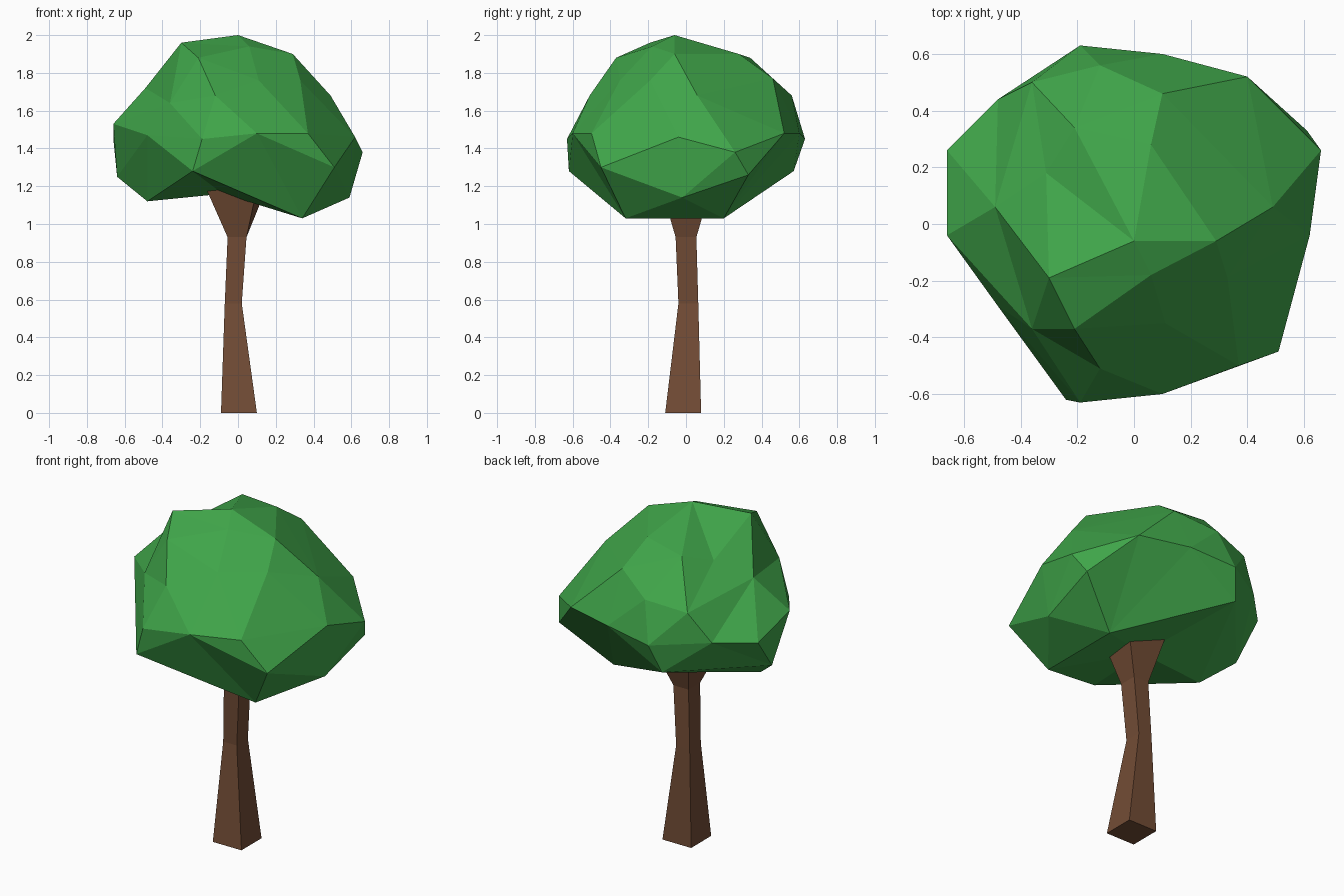
import bpy, bmesh
from mathutils import Vector


def make_object(name, bm, color):
    bmesh.ops.recalc_face_normals(bm, faces=bm.faces[:])
    mesh = bpy.data.meshes.new(name)
    bm.to_mesh(mesh)
    bm.free()
    mat = bpy.data.materials.new(name + "_material")
    mat.diffuse_color = (*color, 1)
    mesh.materials.append(mat)
    obj = bpy.data.objects.new(name, mesh)
    bpy.context.collection.objects.link(obj)
    return obj


# Trunk: four-sided lofted rings, flaring into the crown
rings = [
    [(-.09, -.11), (.10, -.11), (.10, .08), (-.09, .08), 0],
    [(-.07, -.04), (.02, -.04), (.02, .065), (-.07, .065), .58],
    [(-.055, -.055), (.045, -.055), (.045, .055), (-.055, .055), .93],
    [(-.17, -.13), (.10, -.13), (.15, .13), (-.11, .13), 1.19],
]
bm = bmesh.new()
loops = [[bm.verts.new((x, y, r[4])) for x, y in r[:4]] for r in rings]
for low, high in zip(loops, loops[1:]):
    for i in range(4):
        j = (i + 1) % 4
        bm.faces.new((low[i], low[j], high[j], high[i]))
bm.faces.new(loops[0][::-1])
bm.faces.new(loops[-1])
make_object("trunk", bm, (.17, .073, .036))

# Crown: irregular blob given by its corner points, grouped by height
crown_points = [
    # top
    (0, -.06, 2.0), (-.30, -.19, 1.96), (-.21, -.37, 1.88), (.29, -.06, 1.90),
    (.06, -.18, 1.94), (.06, .28, 1.90), (-.21, .34, 1.88), (-.31, .18, 1.82),
    # shoulder
    (.10, .46, 1.77), (-.36, .50, 1.64), (-.12, .56, 1.68), (-.36, -.37, 1.64),
    (-.12, -.51, 1.68), (.11, -.35, 1.76), (.33, -.19, 1.76), (.49, .06, 1.68),
    (-.49, .06, 1.72),
    # waist
    (.10, -.60, 1.48), (-.19, -.63, 1.45), (.37, -.50, 1.48), (.40, .52, 1.48),
    (.10, .60, 1.48), (-.19, .63, 1.45), (.62, -.04, 1.46), (.66, .26, 1.38),
    (-.48, -.29, 1.47), (-.48, .44, 1.47), (-.66, -.04, 1.53), (-.66, .26, 1.45),
    # underside
    (-.24, -.62, 1.28), (-.24, .57, 1.28), (.51, -.45, 1.30), (.61, .33, 1.26),
    (.59, -.02, 1.14), (.34, -.32, 1.03), (.34, .20, 1.03), (-.64, .10, 1.25),
    (-.48, -.02, 1.12), (-.08, -.03, 1.16),
]
# Skin the points on a sphere, then move them to their real places so dents survive
centre = Vector((0, 0, 1.45))
bm = bmesh.new()
verts = [bm.verts.new((Vector(p) - centre).normalized()) for p in crown_points]
bmesh.ops.convex_hull(bm, input=verts)
for v, p in zip(verts, crown_points):
    v.co = p
make_object("crown", bm, (.051, .38, .068))
